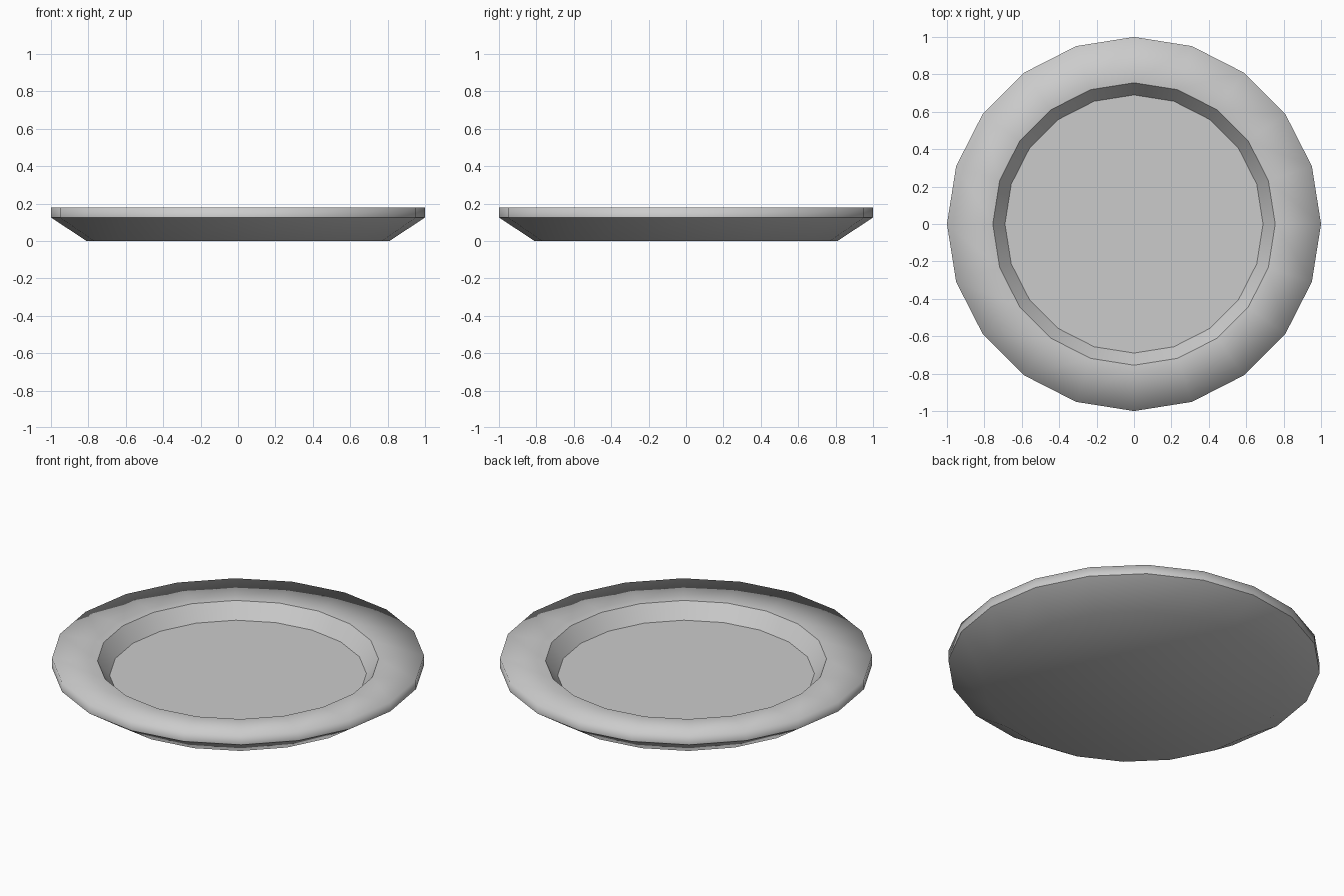
import bpy, bmesh
from math import cos, sin, pi

if "Cube" in bpy.data.objects:
    bpy.data.objects.remove(bpy.data.objects["Cube"])

SIDES = 20

# profile from underside to well floor: radius, height, sharp ring
PROFILE = [
    (0.81, 0.0, False),    # foot
    (1.0, 0.125, True),    # under edge of the rim
    (1.0, 0.18, False),    # outer rim
    (0.755, 0.163, True),  # inner lip
    (0.69, 0.076, True),   # well floor
]

bm = bmesh.new()
rings = []
for r, z, _ in PROFILE:
    rings.append([bm.verts.new((r * cos(2 * pi * i / SIDES), r * sin(2 * pi * i / SIDES), z))
                  for i in range(SIDES)])

# walls between neighbouring rings
for a, b in zip(rings, rings[1:]):
    for i in range(SIDES):
        j = (i + 1) % SIDES
        bm.faces.new((a[i], a[j], b[j], b[i]))

# flat underside and well floor
bm.faces.new(rings[0][::-1])
bm.faces.new(rings[-1])

# smooth shading with creases on the sharp rings
for f in bm.faces:
    f.smooth = True
for ring, (_, _, sharp) in zip(rings, PROFILE):
    for i in range(SIDES):
        bm.edges.get((ring[i], ring[(i + 1) % SIDES])).smooth = not sharp

mesh = bpy.data.meshes.new("plate")
bm.to_mesh(mesh)
bm.free()
plate = bpy.data.objects.new("plate", mesh)
bpy.context.collection.objects.link(plate)
